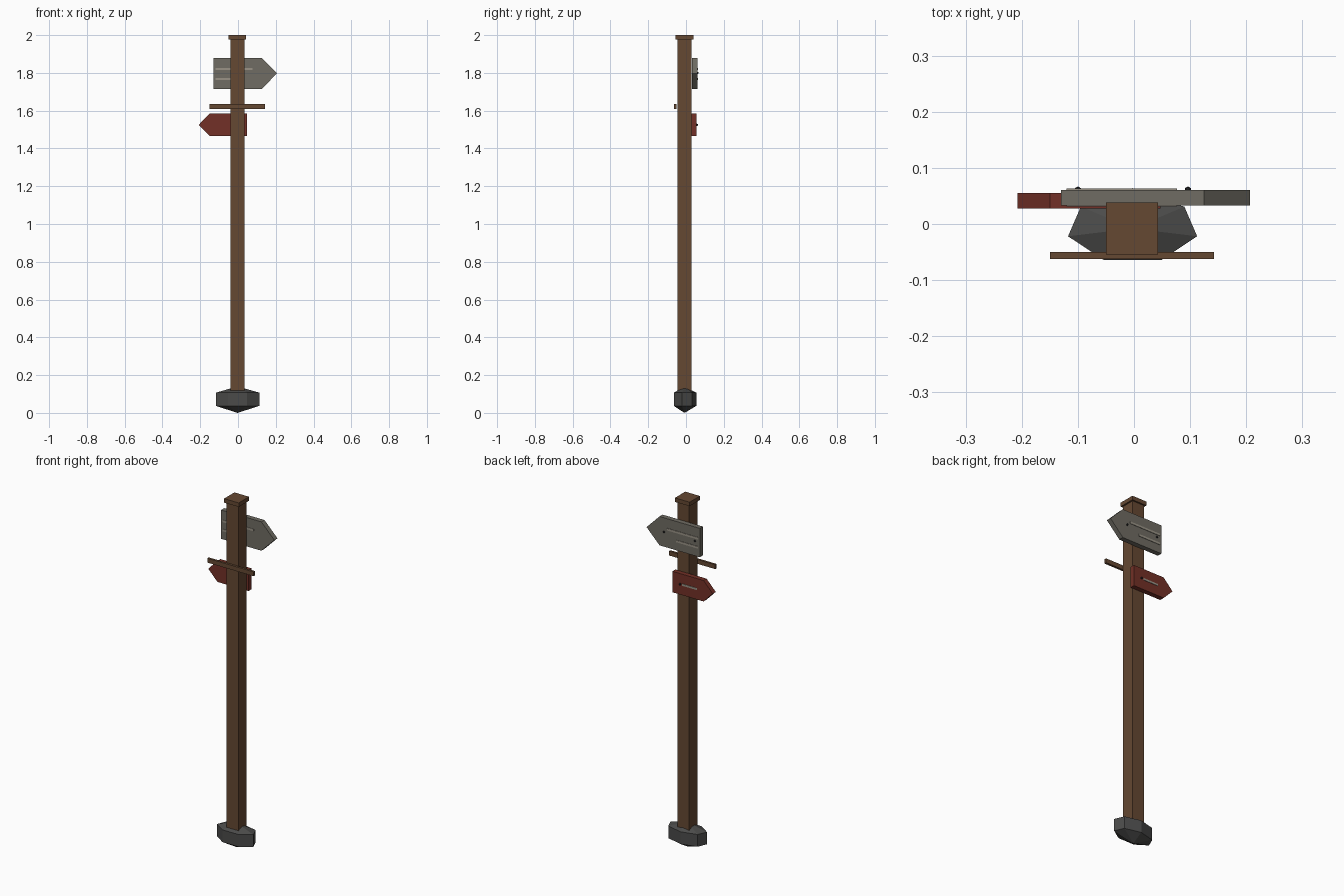
import bpy, bmesh, math

if "Cube" in bpy.data.objects:
    bpy.data.objects.remove(bpy.data.objects["Cube"])


def material(name, rgb):
    m = bpy.data.materials.new(name)
    m.diffuse_color = (*rgb, 1)
    m.use_nodes = True
    m.node_tree.nodes["Principled BSDF"].inputs["Base Color"].default_value = m.diffuse_color
    return m


WOOD = material("brown_wood", (0.13, 0.065, 0.032))
GREY = material("weathered_wood", (0.16, 0.15, 0.125))
RED = material("red_paint", (0.17, 0.03, 0.02))
GRAIN = material("pale_grain", (0.32, 0.29, 0.24))
STONE = material("stone", (0.07, 0.07, 0.068))
IRON = material("iron", (0.015, 0.015, 0.017))


def build(name, bm, mat):
    bmesh.ops.recalc_face_normals(bm, faces=bm.faces)
    me = bpy.data.meshes.new(name)
    bm.to_mesh(me)
    bm.free()
    ob = bpy.data.objects.new(name, me)
    bpy.context.collection.objects.link(ob)
    me.materials.append(mat)
    return ob


def extrude_xz(name, profile, y0, y1, mat):
    """Extrude an x-z outline from y0 to y1."""
    bm = bmesh.new()
    face = bm.faces.new([bm.verts.new((x, y0, z)) for x, z in profile])
    new = bmesh.ops.extrude_face_region(bm, geom=[face])["geom"]
    bmesh.ops.translate(bm, vec=(0, y1 - y0, 0),
                        verts=[v for v in new if isinstance(v, bmesh.types.BMVert)])
    return build(name, bm, mat)


def box(name, x0, x1, y0, y1, z0, z1, mat):
    return extrude_xz(name, [(x0, z0), (x1, z0), (x1, z1), (x0, z1)], y0, y1, mat)


def arrow_board(name, tail, shoulder, tip, z0, z1, y0, y1, mat):
    pts = [(tail, z0), (shoulder, z0), (tip, (z0 + z1) / 2), (shoulder, z1), (tail, z1)]
    return extrude_xz(name, pts, y0, y1, mat)


def nail(name, x, y, z):
    bm = bmesh.new()
    bmesh.ops.create_uvsphere(bm, u_segments=6, v_segments=4, radius=0.006)
    bmesh.ops.translate(bm, vec=(x, y, z), verts=bm.verts)
    return build(name, bm, IRON)


# Base stone: seven-sided, two rings closed by shallow points
bm = bmesh.new()
cx, cy, rx, ry = -0.0025, -0.008, 0.118, 0.0625
angles = [math.pi / 2 + i * math.tau / 7 for i in range(7)]
low, high = [[bm.verts.new((cx + rx * math.cos(a), cy + ry * math.sin(a), z))
              for a in angles] for z in (0.037, 0.107)]
bottom = bm.verts.new((cx, cy, 0))
top = bm.verts.new((cx, cy, 0.14))
for i in range(7):
    j = (i + 1) % 7
    bm.faces.new((low[i], low[j], high[j], high[i]))
    bm.faces.new((low[j], low[i], bottom))
    bm.faces.new((high[i], high[j], top))
build("base_stone", bm, STONE)

# Post and cap
box("post", -0.041, 0.034, -0.0455, 0.0295, 0.07, 1.985, WOOD)
box("post_cap", -0.05, 0.043, -0.0545, 0.0385, 1.977, 2.0, WOOD)

# Thin crossbar on the front
box("crossbar", -0.15, 0.143, -0.0625, -0.05, 1.61, 1.635, WOOD)

# Upper grey board with grain strips showing on both faces
arrow_board("upper_board", -0.13, 0.125, 0.207, 1.715, 1.88, 0.033, 0.061, GREY)
box("upper_grain_long", -0.12, 0.077, 0.031, 0.0635, 1.814, 1.826, GRAIN)
box("upper_grain_short", -0.12, 0.02, 0.031, 0.0635, 1.762, 1.774, GRAIN)
nail("upper_nail_tail", -0.10, 0.061, 1.80)
nail("upper_nail_tip", 0.096, 0.061, 1.80)

# Lower red board pointing the other way
arrow_board("lower_board", 0.047, -0.15, -0.208, 1.465, 1.585, 0.028, 0.0555, RED)
box("lower_grain", -0.11, -0.015, 0.05, 0.058, 1.52, 1.531, GRAIN)
nail("lower_nail", -0.002, 0.058, 1.525)
